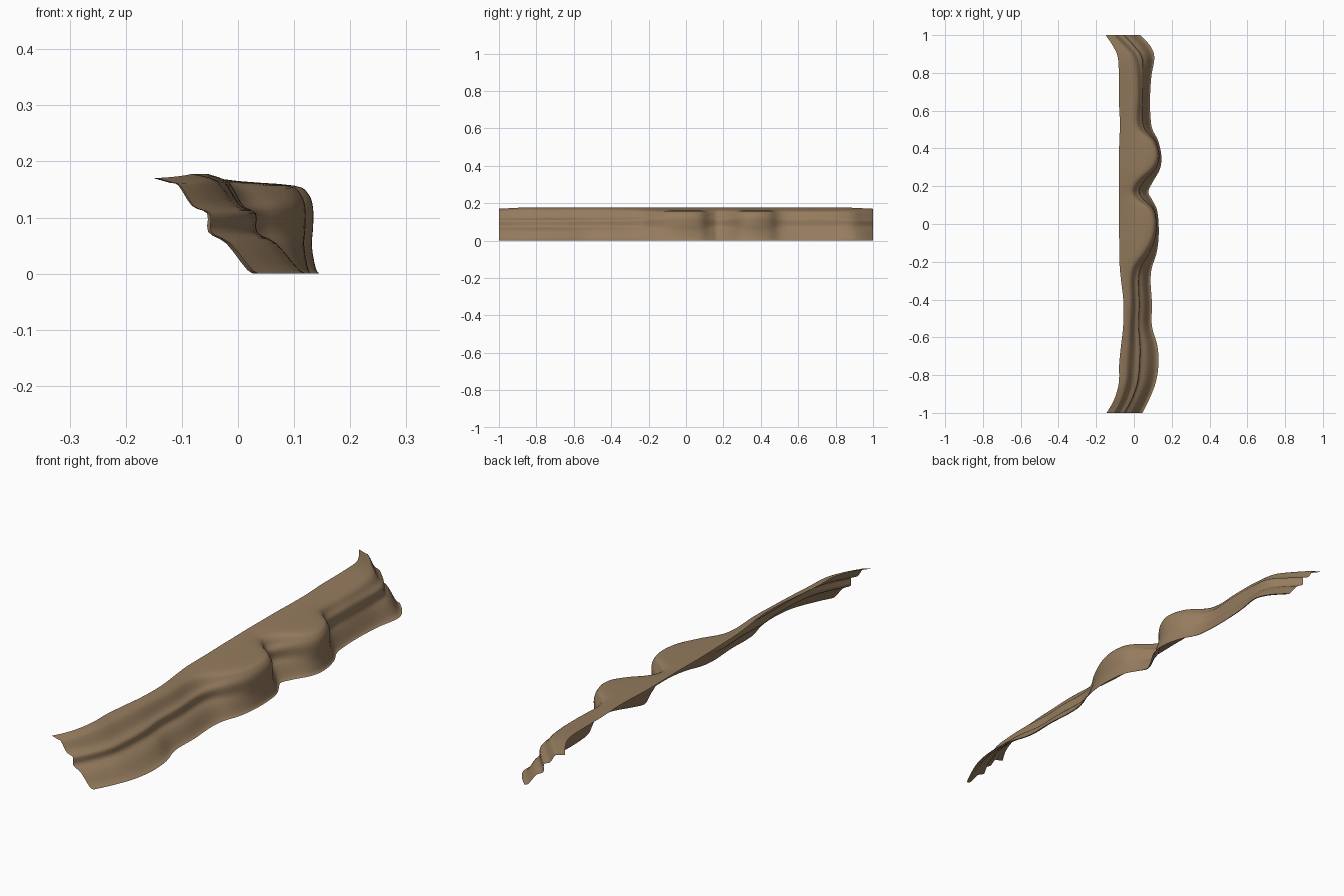
import bpy, math

if "Cube" in bpy.data.objects:
    bpy.data.objects.remove(bpy.data.objects["Cube"])

# one flat earth colour
mat = bpy.data.materials.new("earth brown")
mat.diffuse_color = (0.30, 0.20, 0.112, 1)
mat.use_nodes = True
mat.node_tree.nodes["Principled BSDF"].inputs["Base Color"].default_value = mat.diffuse_color

# normalised cross-sections (across 0..1, height): terraced slope and bulging cliff
SLOPE = [(0, .178), (.15, .170), (.22, .157), (.35, .120), (.50, .107),
         (.51, .074), (.69, .054), (.90, .006), (1, 0)]
CLIFF = [(0, .176), (.36, .165), (.80, .157), (.91, .143), (.95, .118),
         (.95, .080), (.94, .050), (.97, .010), (1, 0)]

# stations along the bank: y, top edge x, foot x, cliff share
STATIONS = [
    (-1.00, -.145, .045, .00), (-.93, -.105, .08, .00), (-.84, -.08, .115, .02),
    (-.74, -.078, .130, .04), (-.64, -.068, .123, .05), (-.54, -.057, .095, .08),
    (-.42, -.055, .095, .12), (-.30, -.068, .088, .20), (-.23, -.075, .095, .35),
    (-.16, -.077, .118, .65), (-.08, -.078, .130, .90), (.01, -.080, .130, 1.0),
    (.08, -.080, .120, .90), (.13, -.080, .095, .55), (.17, -.080, .076, .42),
    (.22, -.080, .098, .50), (.29, -.080, .137, .85), (.36, -.080, .145, 1.0),
    (.44, -.077, .128, .92), (.50, -.075, .098, .60), (.56, -.075, .088, .52),
    (.66, -.080, .085, .60), (.78, -.080, .092, .55), (.88, -.085, .108, .35),
    (.94, -.110, .088, .15), (1.00, -.150, .035, .03)]


def smooth_path(pts, sub):
    """Catmull-Rom through tuples of any length."""
    out = []
    n = len(pts)
    for i in range(n - 1):
        a, b = pts[max(i - 1, 0)], pts[i]
        c, d = pts[i + 1], pts[min(i + 2, n - 1)]
        for k in range(sub):
            t = k / sub
            out.append(tuple(
                .5 * (2 * q + (r - p) * t + (2 * p - 5 * q + 4 * r - s) * t * t
                      + (3 * q - p - 3 * r + s) * t ** 3)
                for p, q, r, s in zip(a, b, c, d)))
    out.append(pts[-1])
    return out


# sweep the blended section along the stations
verts, faces = [], []
rows = smooth_path(STATIONS, 5)
for y, left, right, share in rows:
    section = []
    for (u0, z0), (u1, z1) in zip(SLOPE, CLIFF):
        u = u0 + (u1 - u0) * share
        z = z0 + (z1 - z0) * share
        # top lip dips slightly at both ends
        if z > .16:
            z -= .008 * max(0, (abs(y) - .85) / .15)
        section.append((left + (right - left) * u, z))
    line = smooth_path(section, 3)
    verts += [(x, y, min(max(z, 0), .178)) for x, z in line]
    count = len(line)
for i in range(len(rows) - 1):
    for j in range(count - 1):
        a = i * count + j
        faces.append((a, a + 1, a + count + 1, a + count))

mesh = bpy.data.meshes.new("cliff_bank")
mesh.from_pydata(verts, [], faces)
mesh.materials.append(mat)
mesh.update()
bank = bpy.data.objects.new("cliff_bank", mesh)
bpy.context.collection.objects.link(bank)
bpy.context.view_layer.objects.active = bank
bank.select_set(True)
bpy.ops.object.shade_smooth_by_angle(angle=math.radians(60))
